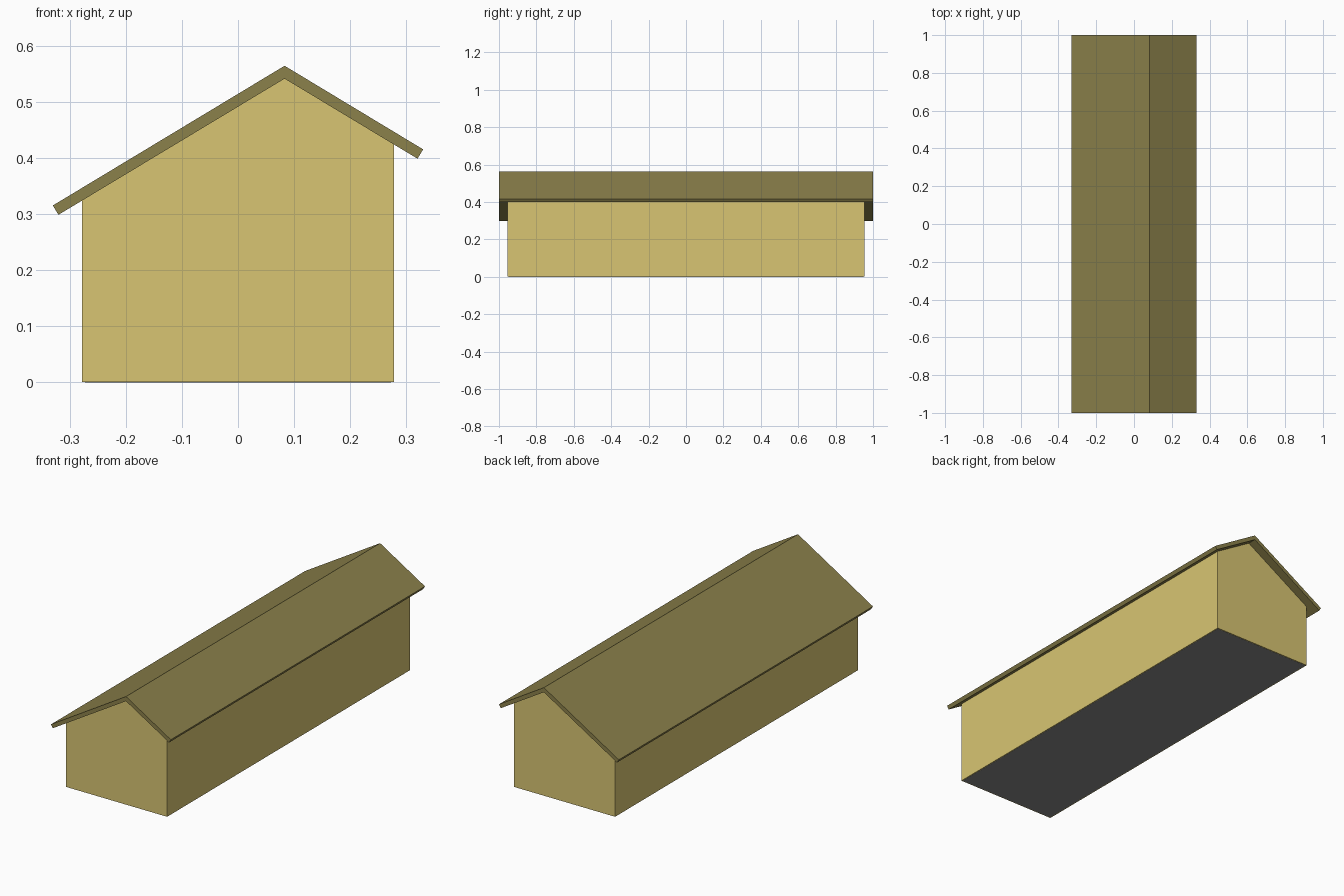
import bpy, bmesh

if "Cube" in bpy.data.objects:
    bpy.data.objects.remove(bpy.data.objects["Cube"])

def material(name, rgb):
    m = bpy.data.materials.new(name)
    m.diffuse_color = (*rgb, 1)
    m.use_nodes = True
    m.node_tree.nodes["Principled BSDF"].inputs["Base Color"].default_value = m.diffuse_color
    return m

def extrude_profile(name, pts, half_len, mat):
    """Extrude an x-z outline along y, centred on y = 0."""
    bm = bmesh.new()
    face = bm.faces.new([bm.verts.new((x, -half_len, z)) for x, z in pts])
    ext = bmesh.ops.extrude_face_region(bm, geom=[face])["geom"]
    verts = [v for v in ext if isinstance(v, bmesh.types.BMVert)]
    bmesh.ops.translate(bm, verts=verts, vec=(0, 2 * half_len, 0))
    bmesh.ops.recalc_face_normals(bm, faces=bm.faces)
    me = bpy.data.meshes.new(name)
    bm.to_mesh(me)
    bm.free()
    ob = bpy.data.objects.new(name, me)
    bpy.context.collection.objects.link(ob)
    if mat:
        me.materials.append(mat)
    return ob

wall_mat = material("wall_yellow", (0.69, 0.56, 0.17))
roof_mat = material("roof_olive", (0.26, 0.22, 0.07))
floor_mat = material("floor_grey", (0.25, 0.25, 0.25))

ridge_x, ridge_z, slope = 0.083, 0.541, 0.602

def under(x):
    return ridge_z - slope * abs(x - ridge_x)

# Walls with off-centre gable
w = 0.278
extrude_profile("walls", [(-w, 0), (w, 0), (w, under(w)),
                          (ridge_x, ridge_z), (-w, under(-w))], 0.955, wall_mat)

# Dark underside
f = w - 0.005
extrude_profile("floor", [(-f, 0), (f, 0), (f, 0.01), (-f, 0.01)], 0.95, floor_mat).location.z = -0.0005

# Roof: two thin slopes meeting at the ridge, eave ends cut square
extrude_profile("roof", [(-0.32, under(-0.32)), (ridge_x, ridge_z), (0.32, under(0.32)),
                         (0.33, 0.415), (ridge_x, 0.564), (-0.33, 0.315)], 1.0, roof_mat)
